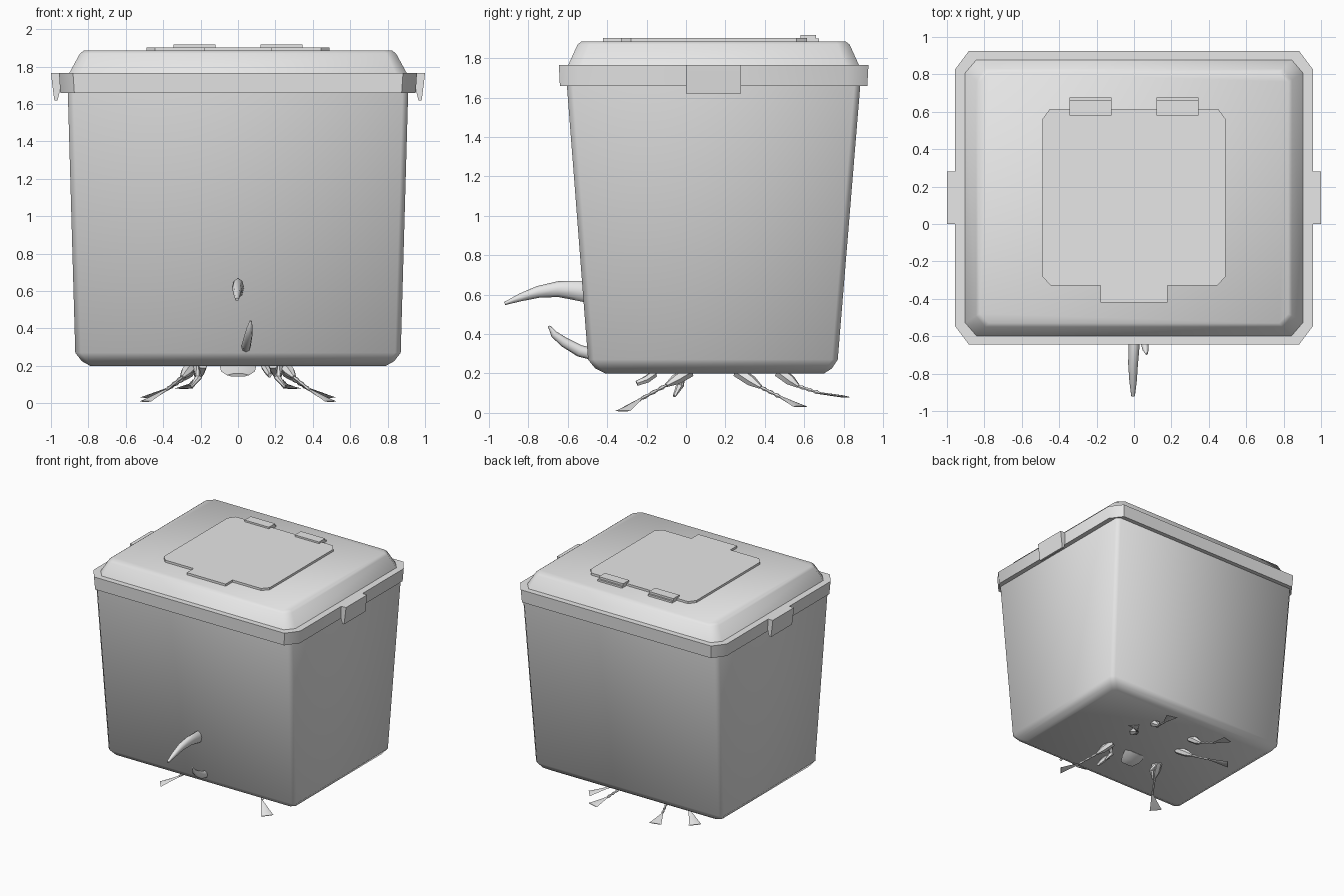
import bpy, bmesh, math
from mathutils import Vector

if "Cube" in bpy.data.objects:
    bpy.data.objects.remove(bpy.data.objects["Cube"])

grey = bpy.data.materials.new("plain_grey")
grey.diffuse_color = (0.8, 0.8, 0.8, 1)
grey.use_nodes = True
grey.node_tree.nodes["Principled BSDF"].inputs["Base Color"].default_value = grey.diffuse_color


def finish(name, bm, angle=30):
    bmesh.ops.recalc_face_normals(bm, faces=bm.faces[:])
    me = bpy.data.meshes.new(name)
    bm.to_mesh(me)
    bm.free()
    me.materials.append(grey)
    ob = bpy.data.objects.new(name, me)
    bpy.context.collection.objects.link(ob)
    bpy.ops.object.select_all(action='DESELECT')
    ob.select_set(True)
    bpy.context.view_layer.objects.active = ob
    bpy.ops.object.shade_smooth_by_angle(angle=math.radians(angle))
    return ob


def loft(name, rings, angle=30):
    """Skin a list of equal-length point rings and cap both ends."""
    bm = bmesh.new()
    vr = [[bm.verts.new(p) for p in r] for r in rings]
    n = len(vr[0])
    for a, b in zip(vr, vr[1:]):
        for i in range(n):
            bm.faces.new((a[i], a[(i + 1) % n], b[(i + 1) % n], b[i]))
    bm.faces.new(vr[0])
    bm.faces.new(vr[-1])
    return finish(name, bm, angle)


def cut_rect(hx, y0, y1, z, cx, cy):
    """Rectangle with chamfered corners."""
    return [(hx, y0 + cy, z), (hx, y1 - cy, z), (hx - cx, y1, z), (cx - hx, y1, z),
            (-hx, y1 - cy, z), (-hx, y0 + cy, z), (cx - hx, y0, z), (hx - cx, y0, z)]


def slab(name, outline, z0, z1, angle=30):
    return loft(name, [[(x, y, z) for x, y in outline] for z in (z0, z1)], angle)


def tube(name, path, n=8, angle=50):
    """Tapered limb; path holds (x, y, z, half width, half height)."""
    pts = [Vector(p[:3]) for p in path]
    rings = []
    for i, p in enumerate(path):
        d = (pts[min(i + 1, len(pts) - 1)] - pts[max(i - 1, 0)]).normalized()
        side = d.cross(Vector((0, 0, 1))).normalized()
        up = side.cross(d)
        rings.append([pts[i] + side * math.cos(t) * p[3] + up * math.sin(t) * p[4]
                      for t in (2 * math.pi * k / n for k in range(n))])
    return loft(name, rings, angle)


# Tapered bin with a chamfered base
loft("bin_body", [
    cut_rect(0.79, -0.41, 0.70, 0.20, 0.03, 0.03),
    cut_rect(0.835, -0.46, 0.74, 0.225, 0.03, 0.03),
    cut_rect(0.87, -0.497, 0.77, 0.27, 0.03, 0.03),
    cut_rect(0.91, -0.605, 0.885, 1.67, 0.03, 0.03)], 60)

# Lid rim and raised cover
loft("lid_rim", [
    cut_rect(0.95, -0.64, 0.92, 1.66, 0.075, 0.1),
    cut_rect(0.957, -0.645, 0.926, 1.765, 0.075, 0.1)], 50)
loft("lid_cover", [
    cut_rect(0.905, -0.60, 0.88, 1.76, 0.06, 0.07),
    cut_rect(0.845, -0.55, 0.83, 1.87, 0.05, 0.06),
    cut_rect(0.825, -0.53, 0.81, 1.885, 0.05, 0.05)], 75)

# Hatch with front tab, and two hinges
half = [(0.18, -0.42), (0.18, -0.33), (0.445, -0.33), (0.49, -0.28), (0.49, 0.56), (0.45, 0.615)]
slab("hatch", half + [(-x, y) for x, y in reversed(half)], 1.87, 1.903)
for s, side in ((1, "right"), (-1, "left")):
    slab("hinge_" + side, [(s * 0.12, 0.58), (s * 0.345, 0.58),
                           (s * 0.345, 0.66), (s * 0.12, 0.66)], 1.87, 1.917)
    slab("hinge_lip_" + side, [(s * 0.12, 0.65), (s * 0.345, 0.65),
                               (s * 0.345, 0.675), (s * 0.12, 0.675)], 1.87, 1.90)

    # Side clip hooked over the rim
    prof = [(0.94, 1.765), (1.0, 1.765), (0.995, 1.72), (0.982, 1.62), (0.965, 1.62), (0.955, 1.66)]
    loft("clip_" + side, [[(s * x, y, z) for x, z in prof] for y in (0.0, 0.28)])

    # Legs: thick thigh, beaded shank and flat fan foot
    legs = {"front": ((0.24, 0.02, 0.21), (0.30, -0.10, 0.14), (0.385, -0.23, 0.07), (0.495, -0.32, 0.01)),
            "middle": ((0.23, 0.26, 0.21), (0.29, 0.38, 0.13), (0.37, 0.48, 0.08), (0.49, 0.58, 0.032)),
            "rear": ((0.19, 0.47, 0.21), (0.22, 0.57, 0.135), (0.255, 0.68, 0.10), (0.29, 0.82, 0.08))}
    for key, pts in legs.items():
        hip, knee, ankle, toe = [Vector((s * x, y, z)) for x, y, z in pts]
        tube(f"{key}_thigh_{side}", [(*hip, 0.03, 0.03), (*hip.lerp(knee, 0.6), 0.032, 0.028),
                                     (*knee, 0.012, 0.01)], 6)
        tube(f"{key}_shank_{side}", [(*knee.lerp(ankle, t / 6), *((0.011,) * 2 if t % 2 else (0.006,) * 2))
                                     for t in range(7)], 6)
        tube(f"{key}_foot_{side}", [(*ankle, 0.008, 0.006), (*ankle.lerp(toe, 0.8), 0.04, 0.006),
                                    (*toe, 0.05, 0.003)], 6)
    # Small spur beside each front leg
    tube("spur_" + side, [(s * 0.23, -0.02, 0.2, 0.02, 0.02), (s * 0.21, -0.03, 0.14, 0.02, 0.02),
                          (s * 0.25, -0.06, 0.085, 0.008, 0.008)], 6)

# Curved horn and smaller hook on the front
tube("horn", [(0, -0.45, 0.605, 0.03, 0.055), (0, -0.55, 0.62, 0.032, 0.05),
              (0, -0.65, 0.628, 0.03, 0.04), (-0.005, -0.75, 0.614, 0.026, 0.03),
              (-0.005, -0.84, 0.586, 0.02, 0.02), (-0.005, -0.92, 0.555, 0.01, 0.008)], 8, 60)
tube("hook", [(0.04, -0.44, 0.29, 0.025, 0.03), (0.045, -0.54, 0.315, 0.025, 0.03),
              (0.055, -0.62, 0.36, 0.022, 0.025), (0.062, -0.67, 0.40, 0.017, 0.018),
              (0.068, -0.695, 0.44, 0.006, 0.006)], 8, 60)

# Flap and nub poking out under the base
tube("belly_flap", [(0, 0.02, 0.21, 0.1, 0.02), (0, -0.04, 0.17, 0.09, 0.02),
                    (0, -0.09, 0.15, 0.06, 0.01)], 6)
tube("base_nub", [(0.14, -0.16, 0.2, 0.02, 0.02), (0.16, -0.2, 0.17, 0.02, 0.02),
                  (0.17, -0.25, 0.15, 0.01, 0.015)], 6)
